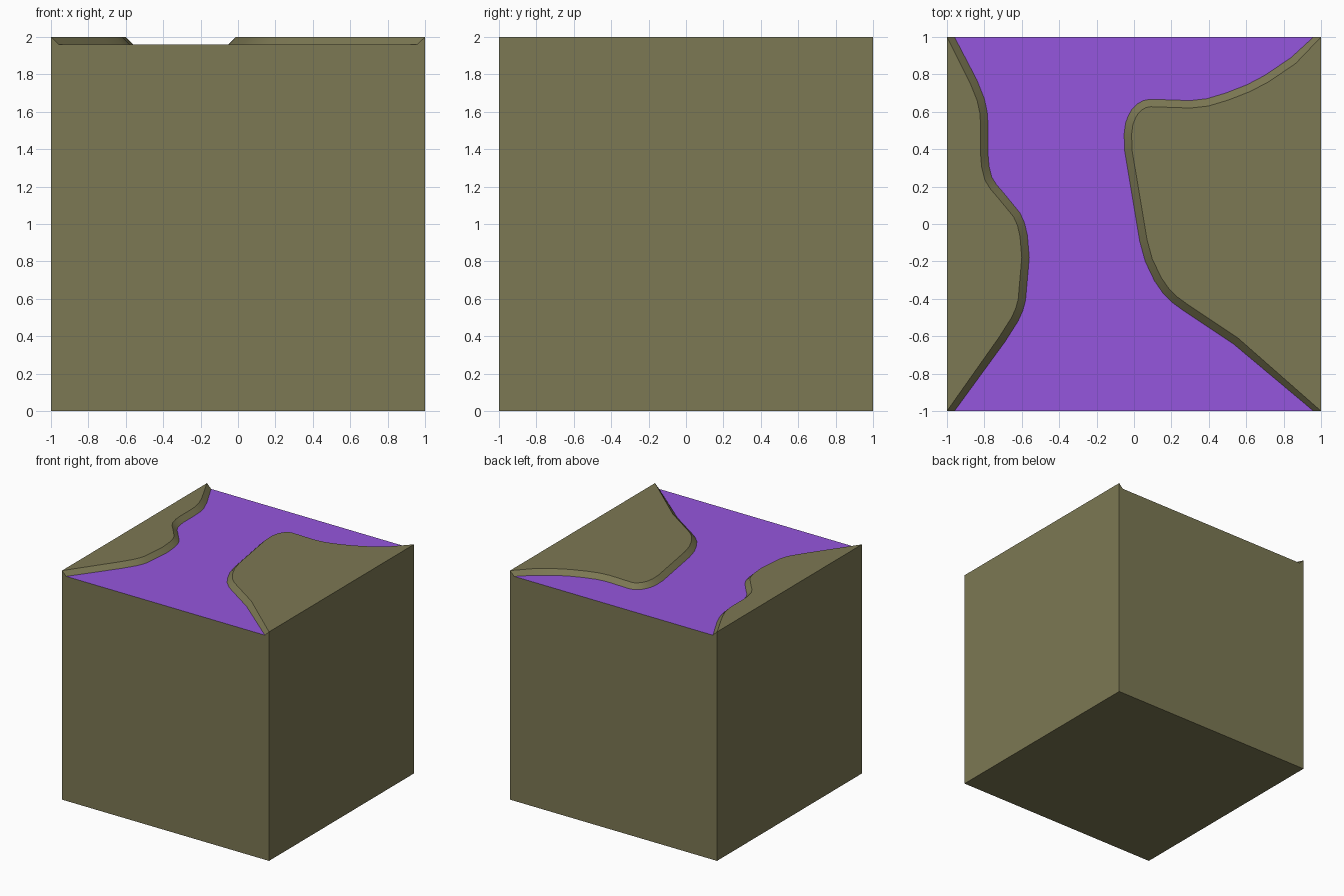
import bpy, bmesh
from mathutils import Vector

if "Cube" in bpy.data.objects:
    bpy.data.objects.remove(bpy.data.objects["Cube"])

TOP, FLOOR, BEVEL = 2.0, 1.96, 0.04

# Foot of each bank on the channel floor, from back (y=1) to front (y=-1)
LEFT = [(-.96, 1), (-.84, .77), (-.80, .67), (-.785, .6), (-.78, .53), (-.78, .37),
        (-.775, .31), (-.76, .25), (-.735, .21), (-.70, .17), (-.61, .06), (-.585, .005),
        (-.57, -.06), (-.56, -.18), (-.58, -.41), (-.595, -.465), (-.62, -.52),
        (-.69, -.63), (-.96, -1)]
RIGHT = [(.96, 1), (.84, .89), (.70, .795), (.605, .745), (.49, .70), (.39, .67), (.30, .66),
         (.085, .667), (.05, .66), (.02, .643), (-.01, .615), (-.03, .58), (-.045, .54),
         (-.053, .48), (-.05, .39), (.03, -.09), (.06, -.2), (.11, -.305), (.155, -.37),
         (.205, -.42), (.26, -.46), (.53, -.64), (.96, -1)]


def material(name, rgb):
    m = bpy.data.materials.new(name)
    m.diffuse_color = (*rgb, 1)
    m.use_nodes = True
    m.node_tree.nodes["Principled BSDF"].inputs["Base Color"].default_value = m.diffuse_color
    return m


def crest_line(foot, side):
    """Offset the foot line away from the channel; ends sit on the block corners."""
    pts = [Vector(p) for p in foot]
    out = [Vector((side, 1))]
    for a, b, c in zip(pts, pts[1:], pts[2:]):
        t = ((b - a).normalized() + (c - b).normalized()).normalized()
        out.append(b + Vector((-t.y, t.x)) * BEVEL * side)
    return out + [Vector((side, -1))]


bm = bmesh.new()


def verts(points, z):
    return [bm.verts.new((p[0], p[1], z)) for p in points]


# Channel floor
lf, rf = verts(LEFT, FLOOR), verts(RIGHT, FLOOR)
floor = bm.faces.new(lf + rf[::-1])
floor.material_index = 1

# Banks: sloped edge and flat top
lc, rc = verts(crest_line(LEFT, -1), TOP), verts(crest_line(RIGHT, 1), TOP)
for foot, crest in ((lf, lc), (rf, rc)):
    for i in range(len(foot) - 1):
        bm.faces.new((foot[i], foot[i + 1], crest[i + 1], crest[i]))
    bm.faces.new(crest)

# Block sides and underside
bl, br, fr, fl = verts([(-1, 1), (1, 1), (1, -1), (-1, -1)], 0)
bm.faces.new((bl, br, fr, fl))
bm.faces.new((bl, fl, lc[-1], lc[0]))
bm.faces.new((br, fr, rc[-1], rc[0]))
bm.faces.new((bl, br, rc[0], rf[0], lf[0], lc[0]))
bm.faces.new((fl, fr, rc[-1], rf[-1], lf[-1], lc[-1]))

bmesh.ops.recalc_face_normals(bm, faces=bm.faces)
bmesh.ops.triangulate(bm, faces=[f for f in bm.faces if len(f.verts) > 4])

mesh = bpy.data.meshes.new("channel_block")
bm.to_mesh(mesh)
bm.free()
mesh.materials.append(material("olive earth", (.202, .188, .087)))
mesh.materials.append(material("purple channel", (.300, .093, .723)))
block = bpy.data.objects.new("channel_block", mesh)
bpy.context.collection.objects.link(block)

# Smooth the winding slopes, keep all hard edges
bpy.context.view_layer.objects.active = block
block.select_set(True)
bpy.ops.object.shade_smooth_by_angle(angle=0.5)
